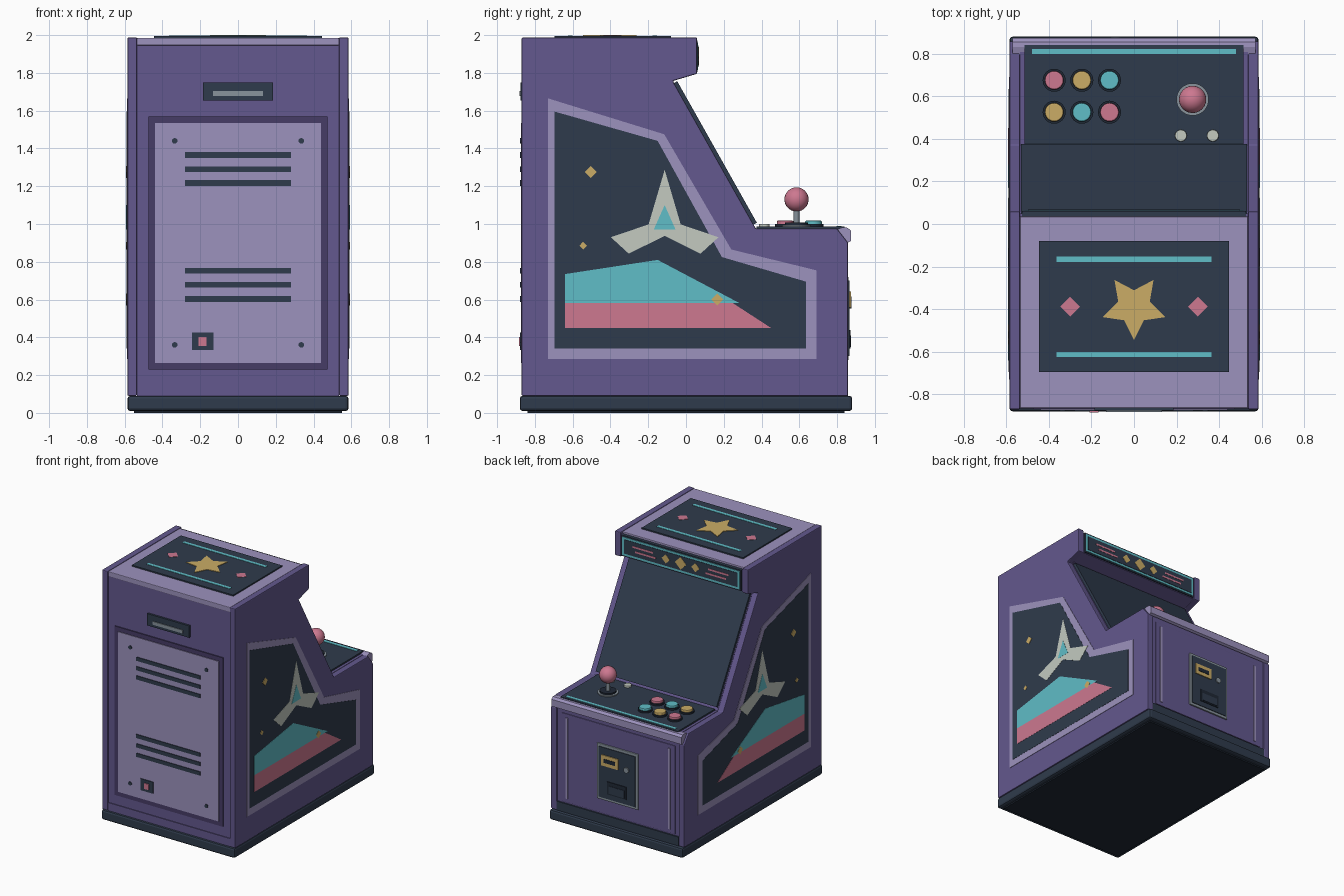
import bpy, bmesh, math
from mathutils import Matrix, Vector

if "Cube" in bpy.data.objects:
    bpy.data.objects.remove(bpy.data.objects["Cube"])


# Materials
def material(name, code):
    srgb = [int(code[i:i + 2], 16) / 255 for i in (0, 2, 4)]
    rgba = [((c + 0.055) / 1.055) ** 2.4 for c in srgb] + [1]
    m = bpy.data.materials.new(name)
    m.use_nodes = True
    m.diffuse_color = rgba
    m.node_tree.nodes["Principled BSDF"].inputs["Base Color"].default_value = rgba
    return m


PURPLE = material("purple", "63588E")
LILAC = material("lilac", "9C92BD")
PLUM = material("dark plum", "463C66")
NAVY = material("navy", "2F3B4C")
INK = material("ink", "1F2835")
TEAL = material("teal", "60BDC7")
PINK = material("pink", "CD7890")
GOLD = material("gold", "CBAC66")
CREAM = material("cream", "C3CAC0")
GREY = material("grey", "88939C")


# Working planes: u and v span the surface, n points out of it
def plane(u, v, n, origin):
    m = Matrix((u, v, n)).transposed().to_4x4()
    m.translation = Vector(origin)
    return m


X, Y, Z = Vector((1, 0, 0)), Vector((0, 1, 0)), Vector((0, 0, 1))
SLOPE = Vector((0, -0.44, 0.782)).normalized()
WORLD = plane(X, Y, Z, (0, 0, 0))
ACROSS = plane(Y, Z, X, (0, 0, 0))
SIDES = {"left": plane(Y, Z, X, (0.585, 0, 0)), "right": plane(Y, Z, -X, (-0.585, 0, 0))}
BACK = plane(X, Z, -Y, (0, -0.86, 0))
FRONT = plane(X, Z, Y, (0, 0.845, 0))
TOP = plane(X, Y, Z, (0, 0, 1.985))
DECK = plane(X, Y, Z, (0, 0, 0.975))
SCREEN = plane(X, SLOPE, X.cross(SLOPE), (0, 0.37, 0.975))
MARQUEE = plane(X, Z, Y, (0, 0.05, 0))


def finish(name, bm, frame, mat, bevel=0.0):
    bm.transform(frame)
    bmesh.ops.recalc_face_normals(bm, faces=bm.faces)
    mesh = bpy.data.meshes.new(name)
    bm.to_mesh(mesh)
    bm.free()
    mesh.materials.append(mat)
    ob = bpy.data.objects.new(name, mesh)
    bpy.context.collection.objects.link(ob)
    if bevel:
        mod = ob.modifiers.new("bevel", "BEVEL")
        mod.width, mod.segments = bevel, 2
    return ob


def prism(name, shapes, frame, low, high, mat, bevel=0.0):
    """Extrude one or more outlines along the plane's normal."""
    bm = bmesh.new()
    for pts in shapes:
        face = bm.faces.new([bm.verts.new((u, v, low)) for u, v in pts])
        ext = bmesh.ops.extrude_face_region(bm, geom=[face])["geom"]
        moved = [g for g in ext if isinstance(g, bmesh.types.BMVert)]
        bmesh.ops.translate(bm, verts=moved, vec=(0, 0, high - low))
    return finish(name, bm, frame, mat, bevel)


def rect(u, v, w, h):
    return [(u - w / 2, v - h / 2), (u + w / 2, v - h / 2), (u + w / 2, v + h / 2), (u - w / 2, v + h / 2)]


def ring(u, v, r, n=24, inner=None, start=0.0):
    """Regular polygon, or a star when an inner radius is given."""
    return [(u + math.cos(start + math.tau * i / n) * (inner if inner and i % 2 else r),
             v + math.sin(start + math.tau * i / n) * (inner if inner and i % 2 else r)) for i in range(n)]


def diamond(u, v, r):
    return ring(u, v, r, 4)


# Cabinet shell
prism("plinth", [rect(0, 0, 1.17, 1.76)], WORLD, 0.01, 0.09, NAVY, 0.015)
prism("plinth_foot", [rect(0, 0, 1.1, 1.68)], WORLD, 0, 0.02, INK)
outline = [(-0.87, 0.09), (-0.87, 1.987), (0.058, 1.987), (0.058, 1.795), (-0.07, 1.757),
           (0.37, 0.975), (0.80, 0.975), (0.858, 0.90), (0.858, 0.09)]
for side, frame in SIDES.items():
    prism(side + "_side_panel", [outline], frame, -0.05, 0, PURPLE, 0.006)
prism("cabinet_body", [[(-0.86, 0.09), (-0.86, 1.97), (0.05, 1.97), (0.05, 1.80), (-0.07, 1.757),
                        (0.37, 0.975), (0.845, 0.975), (0.845, 0.09)]], ACROSS, -0.536, 0.536, PURPLE)
prism("top_cap", [rect(0, -0.415, 1.07, 0.90)], TOP, -0.04, 0, LILAC, 0.005)
prism("control_lip", [[(0.79, 0.97), (0.83, 0.982), (0.855, 0.98), (0.873, 0.965), (0.873, 0.91), (0.855, 0.90)]],
      ACROSS, -0.57, 0.57, LILAC)

# Side artwork, the same on both sides
border = [(-0.73, 1.665), (-0.115, 1.475), (0.24, 0.865), (0.69, 0.755), (0.69, 0.285), (-0.73, 0.285)]
field = [(-0.695, 1.595), (-0.15, 1.44), (0.19, 0.825), (0.635, 0.695), (0.635, 0.34), (-0.695, 0.34)]
half_ship = [(0, 1.287), (0.085, 0.998), (0.285, 0.93), (0.19, 0.843), (0, 0.937)]
ship = [(u - 0.113, v) for u, v in half_ship] + [(-u - 0.113, v) for u, v in half_ship[3:0:-1]]
art = [("art_border", [border], LILAC),
       ("art_field", [field], NAVY),
       ("art_hill", [[(-0.64, 0.735), (-0.15, 0.81), (0.28, 0.583), (-0.64, 0.583)]], TEAL),
       ("art_ground", [[(-0.64, 0.583), (0.245, 0.583), (0.45, 0.45), (-0.64, 0.45)]], PINK),
       ("art_ship", [ship], CREAM),
       ("art_canopy", [[(-0.113, 1.10), (-0.055, 0.97), (-0.171, 0.97)]], TEAL),
       ("art_sparkles", [diamond(-0.505, 1.275, 0.032), diamond(-0.545, 0.885, 0.02),
                         diamond(0.165, 0.60, 0.032)], GOLD)]
for side, frame in SIDES.items():
    for (name, shapes, mat), level in zip(art, (2, 3, 4, 4, 4, 5, 5)):
        prism(side + "_" + name, shapes, frame, -0.002, level * 0.0015, mat)

# Service panel
prism("service_frame", [rect(0, 0.90, 0.95, 1.34)], BACK, -0.01, 0.008, PLUM)
prism("service_door", [rect(0, 0.90, 0.88, 1.27)], BACK, 0, 0.013, LILAC)
prism("service_vents", [rect(0, z, 0.56, 0.03) for z in (1.365, 1.29, 1.217, 0.752, 0.678, 0.603)],
      BACK, 0, 0.018, NAVY)
prism("service_bolts", [ring(x, z, 0.015, 12) for x in (-0.335, 0.335) for z in (0.36, 1.44)],
      BACK, 0, 0.018, NAVY)
prism("power_plate", [rect(-0.187, 0.38, 0.112, 0.092)], BACK, 0, 0.018, NAVY)
prism("power_switch", [rect(-0.187, 0.378, 0.042, 0.046)], BACK, 0, 0.024, PINK)
prism("handle_plate", [rect(0, 1.702, 0.37, 0.094)], BACK, -0.01, 0.016, NAVY)
prism("handle_bar", [rect(0, 1.69, 0.265, 0.026)], BACK, 0, 0.022, GREY)
prism("back_kickplate", [rect(0, 0.12, 1.07, 0.065)], BACK, -0.01, 0.006, PURPLE)

# Roof artwork
prism("roof_panel", [rect(0, -0.388, 0.89, 0.615)], TOP, -0.01, 0.010, NAVY)
prism("roof_stripes", [rect(0, y, 0.73, 0.025) for y in (-0.165, -0.613)], TOP, 0, 0.0125, TEAL)
prism("roof_star", [ring(0, -0.389, 0.156, 10, 0.078, -math.pi / 2)], TOP, 0, 0.0145, GOLD)
prism("roof_diamonds", [diamond(x, -0.388, 0.046) for x in (-0.30, 0.30)], TOP, 0, 0.0125, PINK)

# Marquee
prism("marquee_box", [rect(0, 1.888, 1.05, 0.165)], MARQUEE, -0.02, 0.010, NAVY)
prism("marquee_trim", [rect(0, 1.888, 1.03, 0.145)], MARQUEE, 0, 0.014, TEAL)
prism("marquee_face", [rect(0, 1.888, 0.995, 0.112)], MARQUEE, 0, 0.017, NAVY)
prism("marquee_diamonds", [diamond(0, 1.888, 0.05), diamond(-0.13, 1.888, 0.036), diamond(0.13, 1.888, 0.036)],
      MARQUEE, 0, 0.019, GOLD)
prism("marquee_bars", [rect(s * (0.32 + d), 1.888 + z, 0.18, 0.014) for s in (-1, 1)
                       for d, z in ((0.012, 0.018), (-0.012, -0.018))], MARQUEE, 0, 0.019, PINK)

# Screen
prism("screen_bezel", [rect(0, 0.455, 1.06, 0.86)], SCREEN, -0.02, 0.016, NAVY)
prism("screen_gasket", [rect(0, 0.455, 0.94, 0.75)], SCREEN, 0, 0.018, INK)
prism("screen_surround", [rect(0, 0.455, 0.925, 0.735)], SCREEN, 0, 0.020, NAVY)
prism("screen_seam", [rect(0, 0.455, 0.87, 0.69)], SCREEN, 0, 0.0215, INK)
prism("screen_glass", [rect(0, 0.455, 0.855, 0.675)], SCREEN, 0, 0.023, NAVY)
prism("screen_baseline", [rect(0, 0.17, 0.72, 0.012)], SCREEN, 0, 0.025, INK)


def sprite(name, rows, u, v, size, mat):
    cells = [rect(u + (c - (len(row) - 1) / 2) * size, v + ((len(rows) - 1) / 2 - r) * size, size, size)
             for r, row in enumerate(rows) for c, mark in enumerate(row) if mark == "#"]
    prism(name, cells, SCREEN, 0.02, 0.026, mat)


INVADER = ("..#..#..", "..####..", ".######.", "##.##.##", "########", ".##..##.", "..#..#..")
for name, u, mat in (("left", 0.24, GOLD), ("middle", 0, PINK), ("right", -0.24, GOLD)):
    sprite(name + "_invader", INVADER, u, 0.49, 0.0185, mat)
sprite("player_nose", (".##.", ".##.", "####"), 0, 0.30, 0.022, CREAM)
sprite("player_hull", (".######.", "########", "##....##"), 0, 0.234, 0.022, TEAL)
sprite("player_shot", ("#", "#"), 0, 0.385, 0.018, PINK)
prism("screen_stars", [rect(u, v, 0.014, 0.02) for u, v in
                       ((-0.30, 0.25), (0.33, 0.30), (-0.17, 0.38), (0.19, 0.40), (0.13, 0.62), (-0.33, 0.66))],
      SCREEN, 0.02, 0.025, TEAL)

# Control deck
prism("control_plate", [rect(0, 0.607, 1.03, 0.465)], DECK, -0.02, 0.012, NAVY)
prism("control_stripe", [rect(0, 0.81, 0.96, 0.024)], DECK, 0, 0.015, TEAL)
colours = (PINK, GOLD, TEAL, GOLD, TEAL, PINK)
for i, mat in enumerate(colours):
    x, y = -0.375 + 0.13 * (i % 3), 0.675 - 0.15 * (i // 3)
    prism(f"button_collar_{i + 1}", [ring(x, y, 0.054)], DECK, 0, 0.025, INK)
    prism(f"button_{i + 1}", [ring(x, y, 0.044)], DECK, 0, 0.043, mat, 0.006)
for name, x in (("one", 0.22), ("two", 0.37)):
    prism("start_button_" + name, [ring(x, 0.415, 0.028)], DECK, 0, 0.026, CREAM, 0.004)
prism("joystick_plate", [ring(0.275, 0.585, 0.076, 32)], DECK, 0, 0.020, GREY)
prism("joystick_boot", [ring(0.275, 0.585, 0.06, 32)], DECK, 0, 0.032, INK)
prism("joystick_shaft", [ring(0.275, 0.585, 0.016, 16)], DECK, 0, 0.12, GREY)
ball = bmesh.new()
bmesh.ops.create_uvsphere(ball, u_segments=24, v_segments=16, radius=0.064)
ball = finish("joystick_ball", ball, Matrix.Translation((0.275, 0.585, 1.13)), PINK)
for face in ball.data.polygons:
    face.use_smooth = True

# Coin door and lower front
prism("front_panel", [rect(0, 0.52, 1.0, 0.70)], FRONT, -0.01, 0.005, PURPLE, 0.003)
prism("front_strips", [rect(x, 0.52, 0.02, 0.64) for x in (-0.45, 0.45)], FRONT, 0, 0.010, LILAC)
prism("front_kickplate", [rect(0, 0.125, 1.07, 0.07)], FRONT, -0.01, 0.012, NAVY)
prism("coin_door_frame", [rect(0, 0.50, 0.36, 0.44)], FRONT, 0, 0.016, GREY, 0.004)
prism("coin_door", [rect(0, 0.50, 0.32, 0.40)], FRONT, 0, 0.021, NAVY)
prism("coin_plate", [rect(0.06, 0.60, 0.15, 0.085)], FRONT, 0, 0.028, GOLD)
prism("coin_slot", [rect(0.06, 0.60, 0.10, 0.03)], FRONT, 0, 0.031, INK)
prism("coin_lock", [ring(-0.085, 0.575, 0.022, 16)], FRONT, 0, 0.030, GREY)
prism("coin_return", [rect(0, 0.39, 0.17, 0.10)], FRONT, 0, 0.026, INK)
prism("coin_return_flap", [rect(0, 0.38, 0.14, 0.06)], FRONT, 0, 0.029, NAVY)
